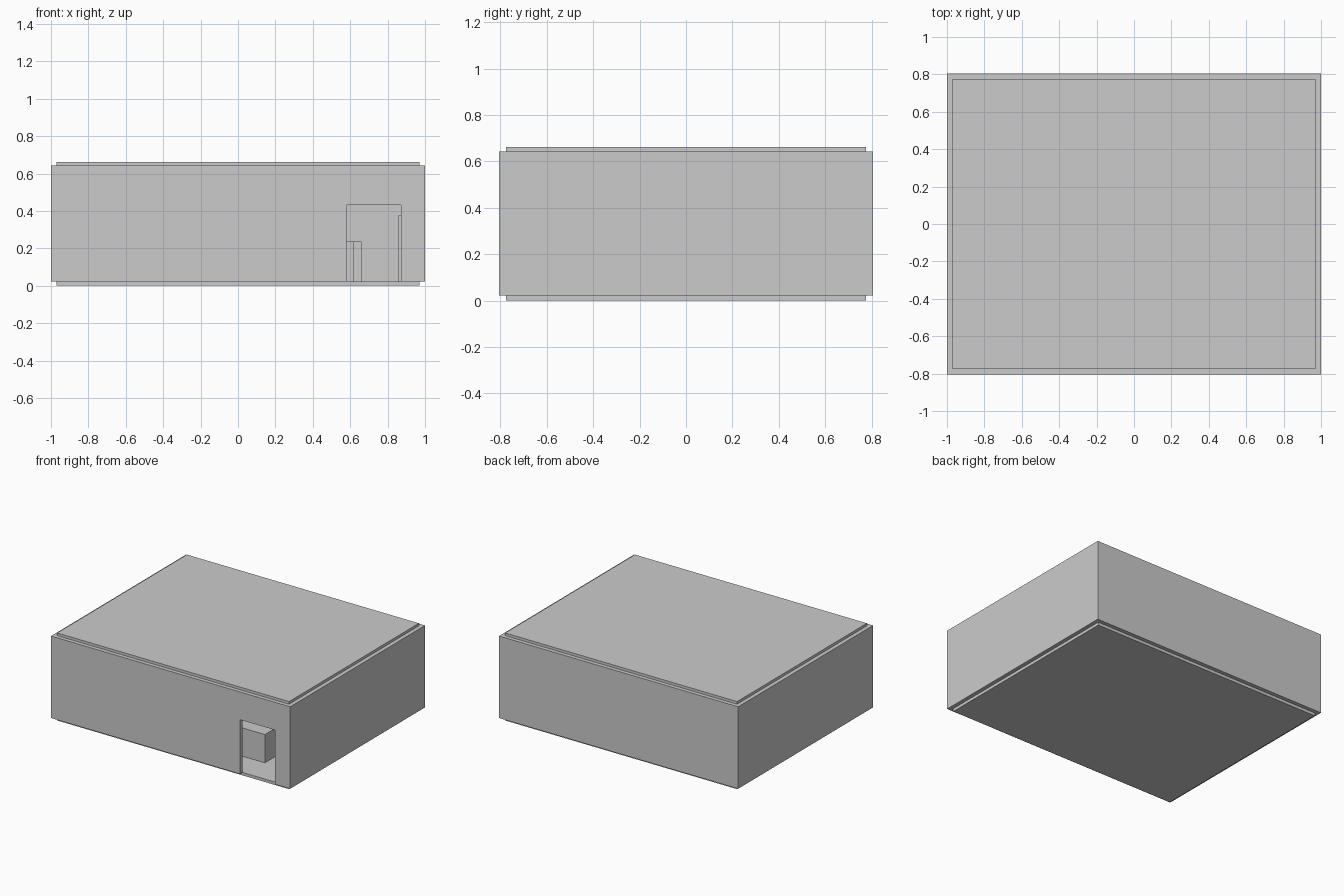
import bpy

if "Cube" in bpy.data.objects:
    bpy.data.objects.remove(bpy.data.objects["Cube"])


def box(name, x0, x1, y0, y1, z0, z1):
    """Axis-aligned box from its limits."""
    bpy.ops.mesh.primitive_cube_add(size=1)
    ob = bpy.context.object
    ob.name = name
    ob.location = ((x0 + x1) / 2, (y0 + y1) / 2, (z0 + z1) / 2)
    ob.scale = (x1 - x0, y1 - y0, z1 - z0)
    bpy.ops.object.transform_apply(location=True, rotation=False, scale=True)
    return ob


W, D = 1.0, 0.805         # outer half width and half depth
T = 0.03                  # wall thickness
Z0, Z1, ZR = 0.022, 0.642, 0.662
DOOR = (0.58, 0.872, 0.432)

# Floor and roof slabs, set in by the wall thickness
box("floor_slab", -W + T, W - T, -D + T, D - T, 0, Z0)
box("roof_slab", -W + T, W - T, -D + T, D - T, Z1 - 0.01, ZR)

# Outer walls: a block hollowed out, with a doorway cut in the front
walls = box("outer_walls", -W, W, -D, D, Z0, Z1)
cutters = [
    box("room_cutter", -W + T, W - T, -D + T, D - T, -0.1, 1),
    box("doorway_cutter", DOOR[0], DOOR[1], -D - 0.1, -D + 0.1, -0.1, DOOR[2]),
]
for cutter in cutters:
    mod = walls.modifiers.new(cutter.name, 'BOOLEAN')
    mod.operation = 'DIFFERENCE'
    mod.solver = 'EXACT'
    mod.object = cutter
    bpy.context.view_layer.objects.active = walls
    bpy.ops.object.modifier_apply(modifier=mod.name)
    bpy.data.objects.remove(cutter, do_unlink=True)

# Furniture seen through the doorway
box("front_counter", 0.30, 0.617, -0.56, -0.25, Z0, 0.236)
box("rear_counter", 0.30, 0.66, -0.05, 0.25, Z0, 0.236)
box("side_shelf", 0.857, W - T, -0.20, 0.45, Z0, 0.375)
